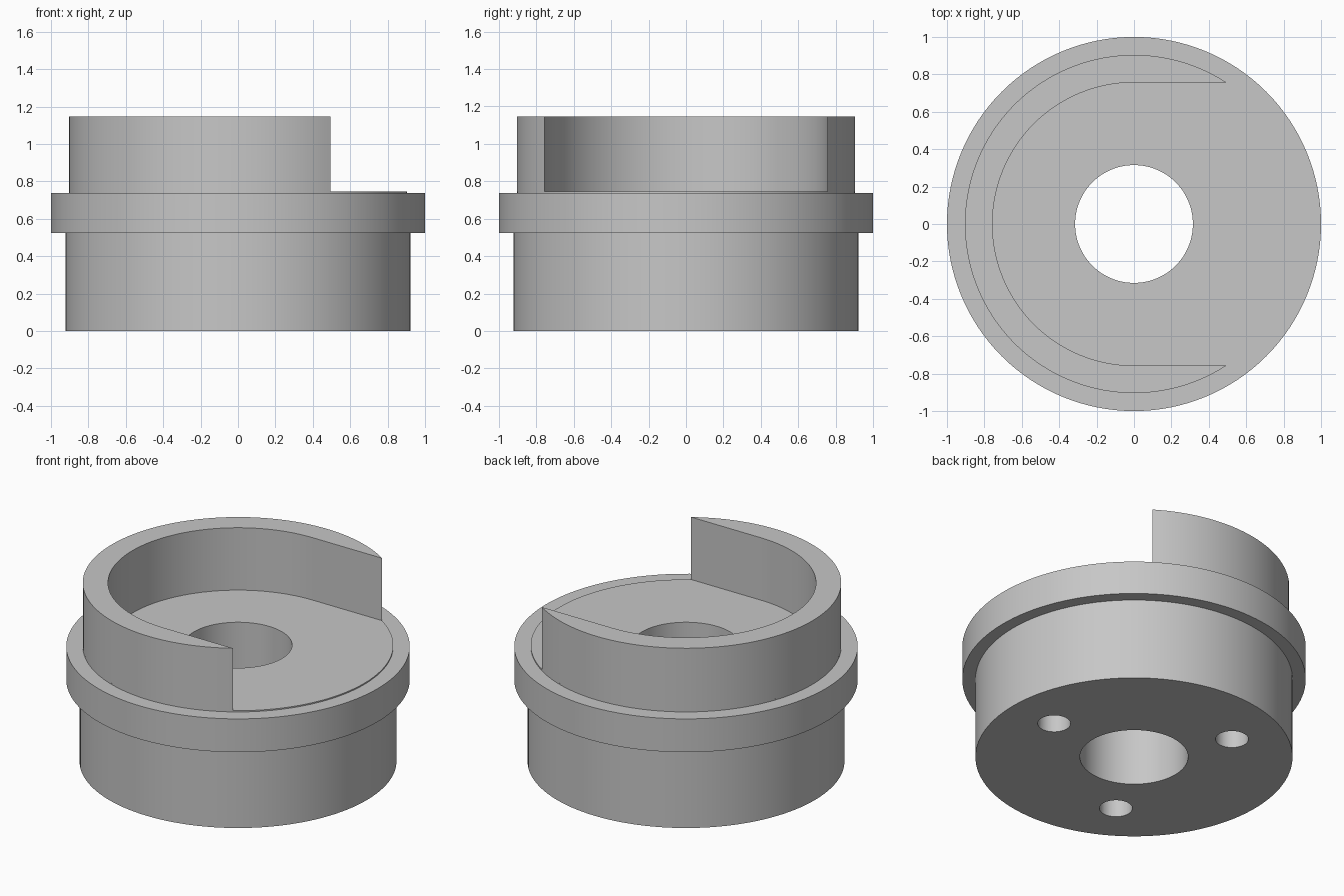
import bpy, bmesh, math
from mathutils import Vector

if "Cube" in bpy.data.objects:
    bpy.data.objects.remove(bpy.data.objects["Cube"])

SEGMENTS = 128
BORE_R, RIM_R = 0.315, 0.904
FLOOR_Z, TOP_Z = 0.745, 1.146
POCKET_R = 0.757

grey = bpy.data.materials.new("plain grey")
grey.use_nodes = True
grey.diffuse_color = (0.57, 0.57, 0.57, 1)
grey.node_tree.nodes["Principled BSDF"].inputs["Base Color"].default_value = grey.diffuse_color


def add_object(name, bm):
    bmesh.ops.recalc_face_normals(bm, faces=bm.faces)
    mesh = bpy.data.meshes.new(name)
    bm.to_mesh(mesh)
    bm.free()
    mesh.materials.append(grey)
    obj = bpy.data.objects.new(name, mesh)
    bpy.context.collection.objects.link(obj)
    return obj


def activate(obj):
    bpy.ops.object.select_all(action="DESELECT")
    obj.select_set(True)
    bpy.context.view_layer.objects.active = obj


def lathe(name, profile):
    """Revolve a closed (radius, z) profile around the z axis."""
    bm = bmesh.new()
    verts = [bm.verts.new((r, 0, z)) for r, z in profile]
    edges = [bm.edges.new((v, verts[i - 1])) for i, v in enumerate(verts)]
    bmesh.ops.spin(bm, geom=verts + edges, axis=(0, 0, 1), cent=(0, 0, 0),
                   angle=math.tau, steps=SEGMENTS, use_merge=True)
    bmesh.ops.remove_doubles(bm, verts=bm.verts, dist=1e-5)
    return add_object(name, bm)


def arc(radius, start, end, steps):
    angles = [start + (end - start) * i / steps for i in range(steps + 1)]
    return [(radius * math.cos(a), radius * math.sin(a)) for a in angles]


# Flanged body with a central bore and a slightly raised floor
body = lathe("flanged_body", [
    (BORE_R, 0), (0.923, 0), (0.923, 0.523), (1, 0.523),
    (1, 0.737), (RIM_R, 0.737), (RIM_R, FLOOR_Z), (BORE_R, FLOOR_Z)])

# Three blind screw holes in the underside
bm = bmesh.new()
for i in range(3):
    a = math.tau * i / 3
    hole = bmesh.ops.create_cone(bm, cap_ends=True, segments=48, radius1=0.096,
                                 radius2=0.096, depth=0.8)
    bmesh.ops.translate(bm, verts=hole["verts"],
                        vec=Vector((math.cos(a), math.sin(a), 0)) * 0.607)
cutter = add_object("screw_hole_cutter", bm)
cutter.hide_render = True
cut = body.modifiers.new("screw holes", "BOOLEAN")
cut.operation, cut.solver, cut.object = "DIFFERENCE", "EXACT", cutter
activate(body)
bpy.ops.object.modifier_apply(modifier=cut.name)
bpy.data.objects.remove(cutter)

# C-shaped wall: round outside, round pocket with straight sides open to +x
tip = math.asin(POCKET_R / RIM_R)
outline = (arc(RIM_R, tip, math.tau - tip, 96)
           + arc(POCKET_R, math.pi * 1.5, math.pi * 0.5, 64))
bm = bmesh.new()
base = bm.faces.new([bm.verts.new((x, y, FLOOR_Z)) for x, y in outline])
top = bmesh.ops.extrude_face_region(bm, geom=[base], use_keep_orig=True)
bmesh.ops.translate(bm, vec=(0, 0, TOP_Z - FLOOR_Z),
                    verts=[v for v in top["geom"] if isinstance(v, bmesh.types.BMVert)])
wall = add_object("open_ring_wall", bm)

for obj in (body, wall):
    activate(obj)
    bpy.ops.object.shade_smooth_by_angle(angle=math.radians(30))
